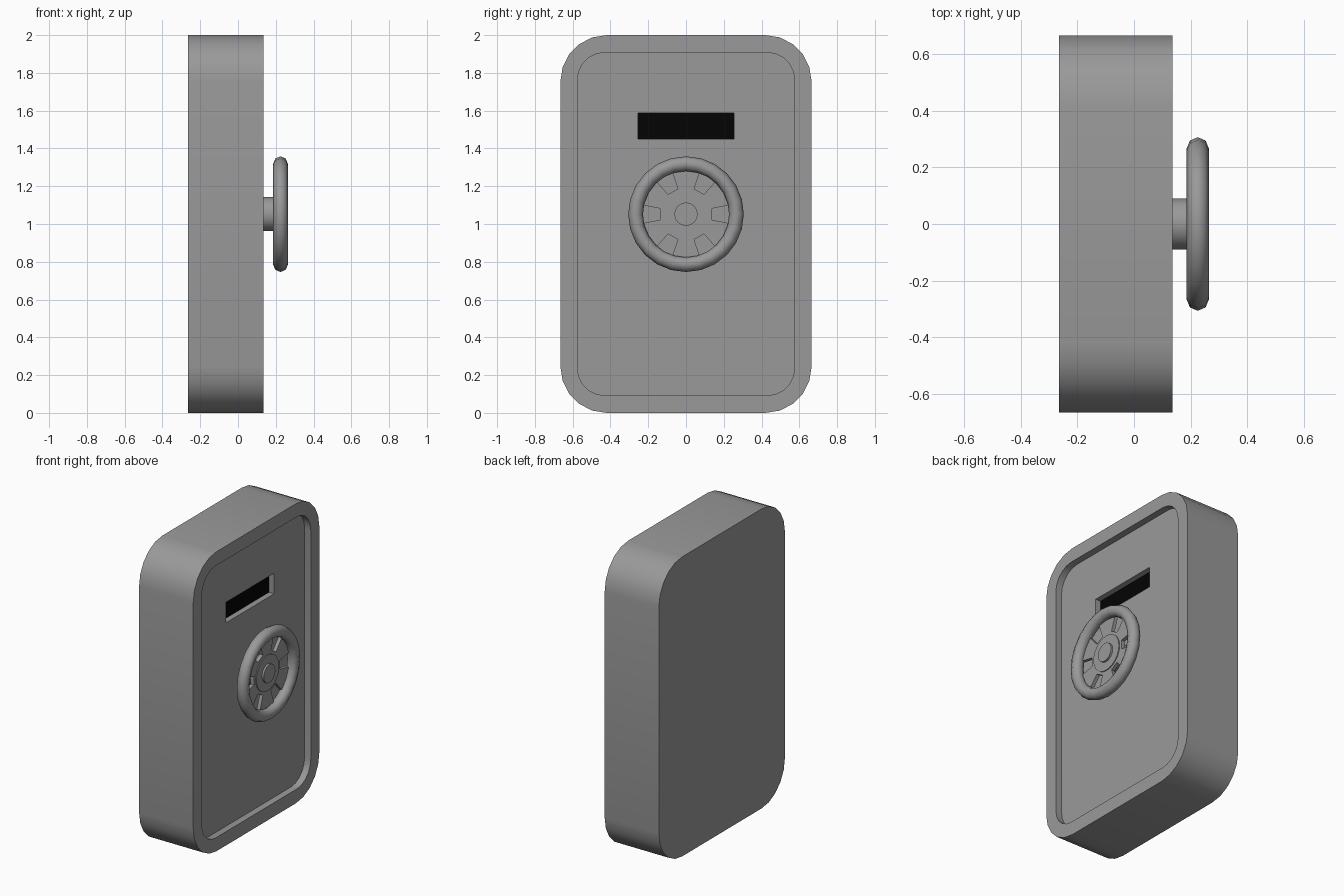
import bpy, bmesh
from math import sin, cos, pi, radians
from mathutils import Matrix

if "Cube" in bpy.data.objects:
    bpy.data.objects.remove(bpy.data.objects["Cube"])

WHEEL_Z = 1.052
TO_X = Matrix.Rotation(pi / 2, 4, 'Y')      # turns local z to world x


def material(name, v):
    m = bpy.data.materials.new(name)
    m.diffuse_color = (v, v, v, 1)
    m.use_nodes = True
    m.node_tree.nodes["Principled BSDF"].inputs["Base Color"].default_value = m.diffuse_color
    return m


GREY = material("steel_grey", 0.32)
BLACK = material("slot_black", 0.001)


def smooth(ob, angle):
    bpy.ops.object.select_all(action='DESELECT')
    ob.select_set(True)
    bpy.context.view_layer.objects.active = ob
    bpy.ops.object.shade_smooth_by_angle(angle=radians(angle))


def finish(name, bm, angle=35, mats=(GREY,)):
    bmesh.ops.recalc_face_normals(bm, faces=bm.faces)
    mesh = bpy.data.meshes.new(name)
    for m in mats:
        mesh.materials.append(m)
    bm.to_mesh(mesh)
    bm.free()
    ob = bpy.data.objects.new(name, mesh)
    bpy.context.collection.objects.link(ob)
    smooth(ob, angle)
    return ob


def rounded(hy, hz, r, seg=5):
    """Rounded rectangle in y, z centred on z = 1."""
    pts = []
    for k, (sy, sz) in enumerate([(1, 1), (-1, 1), (-1, -1), (1, -1)]):
        for i in range(seg + 1):
            a = (k + i / seg) * pi / 2
            pts.append((sy * (hy - r) + r * cos(a), 1 + sz * (hz - r) + r * sin(a)))
    return pts


def ring(bm, pts, x):
    return [bm.verts.new((x, y, z)) for y, z in pts]


def bridge(bm, a, b):
    for i in range(len(a)):
        j = (i + 1) % len(a)
        bm.faces.new((a[i], a[j], b[j], b[i]))


def loop_edges(bm, vs):
    return [bm.edges.get((vs[i], vs[i - 1])) for i in range(len(vs))]


# Door slab with recessed front panel and viewing slot
bm = bmesh.new()
outer, inner = rounded(0.665, 1.0, 0.245), rounded(0.575, 0.908, 0.145)
slot = [(0.253, 1.587), (-0.253, 1.587), (-0.253, 1.45), (0.253, 1.45)]
rings = [ring(bm, outer, -0.265), ring(bm, outer, 0.135),
         ring(bm, inner, 0.135), ring(bm, inner, 0.09)]
bm.faces.new(rings[0])
for a, b in zip(rings, rings[1:]):
    bridge(bm, a, b)
slot_front, slot_back = ring(bm, slot, 0.09), ring(bm, slot, 0.052)
bridge(bm, slot_front, slot_back)
bm.faces.new(slot_back).material_index = 1
bmesh.ops.triangle_fill(bm, use_beauty=True, use_dissolve=False,
                        edges=loop_edges(bm, rings[3]) + loop_edges(bm, slot_front))
for f in bm.faces:                          # only the slot floor is black
    f.material_index = int(all(v in slot_back for v in f.verts))
finish("door", bm, mats=(GREY, BLACK))

# Wheel rim
bpy.ops.mesh.primitive_torus_add(major_segments=24, minor_segments=8,
                                 major_radius=0.267, minor_radius=0.039,
                                 location=(0.225, 0, WHEEL_Z), rotation=(0, pi / 2, 0))
rim = bpy.context.object
rim.name = "wheel_rim"
rim.data.materials.append(GREY)
smooth(rim, 60)

# Spoked plate: a disc with six tapered notches
bm = bmesh.new()
pts = []
for k in range(6):
    a = k * pi / 3
    for r, w in [(0.25, -0.052), (0.138, -0.03), (0.138, 0.03), (0.25, 0.052)]:
        pts.append((r * cos(a) - w * sin(a), WHEEL_Z + r * sin(a) + w * cos(a)))
    for d in (20, 30, 40):
        b = a + radians(d)
        pts.append((0.255 * cos(b), WHEEL_Z + 0.255 * sin(b)))
back, front = ring(bm, pts, 0.19), ring(bm, pts, 0.214)
bridge(bm, back, front)
bm.faces.new(back)
bm.faces.new(front)
finish("wheel_spokes", bm, 20)


# Axle and stepped hub
def disc(name, r, x0, x1, seg):
    bm = bmesh.new()
    bmesh.ops.create_cone(bm, cap_ends=True, segments=seg, radius1=r, radius2=r,
                          depth=x1 - x0,
                          matrix=Matrix.Translation(((x0 + x1) / 2, 0, WHEEL_Z)) @ TO_X)
    return finish(name, bm)


disc("wheel_axle", 0.09, 0.085, 0.2, 24)
disc("wheel_hub", 0.12, 0.205, 0.22, 24)
disc("wheel_hub_cap", 0.062, 0.21, 0.233, 16)
